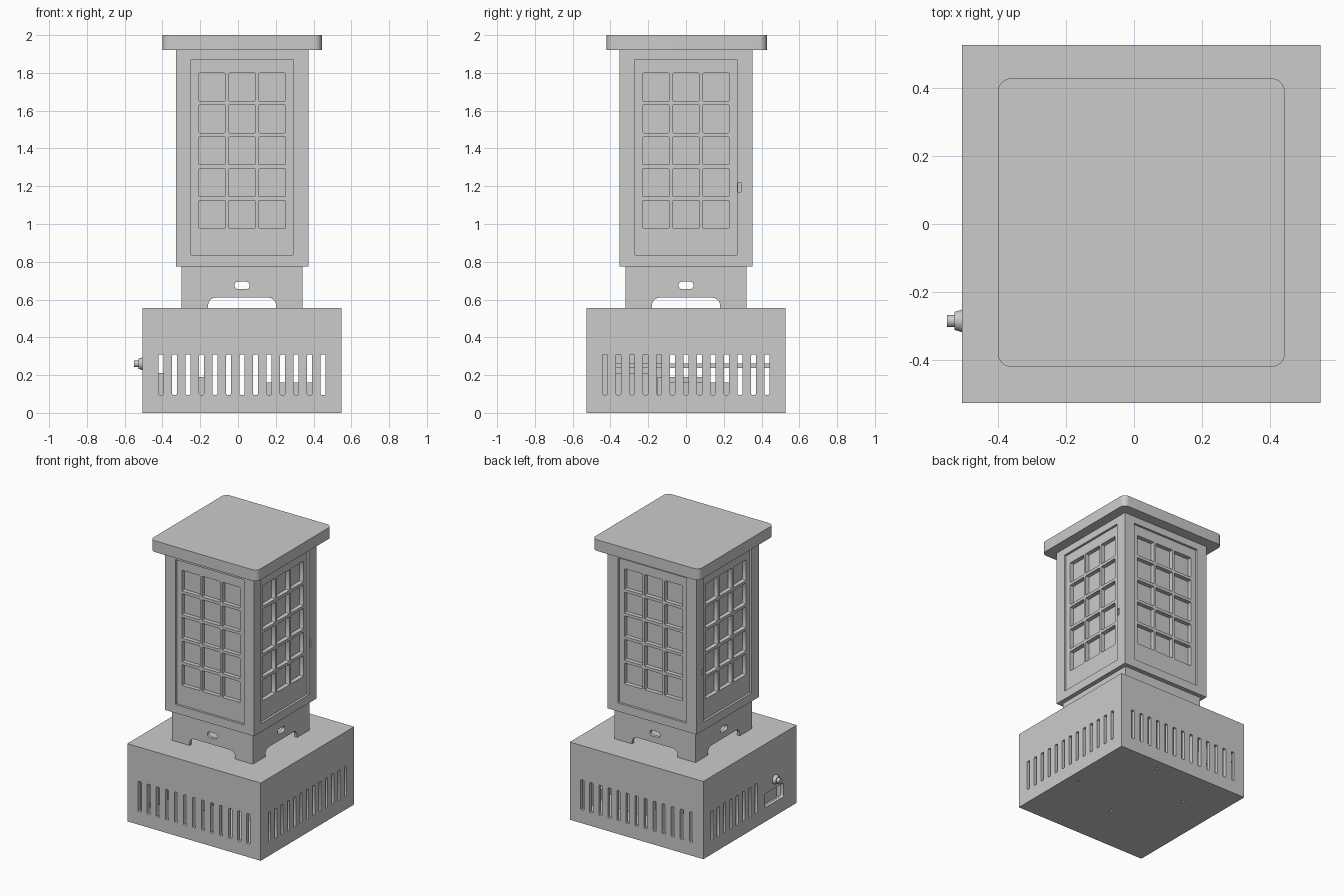
import bpy, bmesh, math
from mathutils import Matrix, Vector

if "Cube" in bpy.data.objects:
    bpy.data.objects.remove(bpy.data.objects["Cube"])

CX = 0.0215                       # lantern axis in x (the socket sticks out to -x)
SIDES = ["front", "right", "back", "left"]


def rrect(u0, v0, u1, v1, r=0.0, n=4):
    """Rounded rectangle outline."""
    if r <= 0:
        return [(u0, v0), (u1, v0), (u1, v1), (u0, v1)]
    pts = []
    for i, (cu, cv) in enumerate([(u1 - r, v1 - r), (u0 + r, v1 - r),
                                  (u0 + r, v0 + r), (u1 - r, v0 + r)]):
        for k in range(n + 1):
            a = math.pi / 2 * (i + k / n)
            pts.append((cu + r * math.cos(a), cv + r * math.sin(a)))
    return pts


def circle(u, v, r, n=16):
    return [(u + r * math.cos(2 * math.pi * k / n),
             v + r * math.sin(2 * math.pi * k / n)) for k in range(n)]


def plate(name, outlines, thick, matrix):
    """Flat sheet: first outline is the edge, the others are holes."""
    cu = bpy.data.curves.new(name, 'CURVE')
    cu.dimensions = '2D'
    cu.fill_mode = 'BOTH'
    cu.extrude = thick / 2
    for pts in outlines:
        sp = cu.splines.new('POLY')
        sp.points.add(len(pts) - 1)
        for p, (u, v) in zip(sp.points, pts):
            p.co = (u, v, 0, 1)
        sp.use_cyclic_u = True
    tmp = bpy.data.objects.new(name + "_tmp", cu)
    bpy.context.collection.objects.link(tmp)
    dg = bpy.context.evaluated_depsgraph_get()
    me = bpy.data.meshes.new_from_object(tmp.evaluated_get(dg))
    bpy.data.objects.remove(tmp)
    bm = bmesh.new()
    bm.from_mesh(me)
    bmesh.ops.remove_doubles(bm, verts=bm.verts, dist=1e-5)
    bmesh.ops.recalc_face_normals(bm, faces=bm.faces)
    return finish(name, bm, matrix)


def finish(name, bm, matrix):
    me = bpy.data.meshes.new(name)
    bm.to_mesh(me)
    bm.free()
    for p in me.polygons:
        p.use_smooth = True
    me.set_sharp_from_angle(angle=math.radians(30))
    ob = bpy.data.objects.new(name, me)
    ob.matrix_world = matrix
    bpy.context.collection.objects.link(ob)
    return ob


def wall(name, k, outlines, dist, thick):
    """Upright sheet on side k (0 front, 1 right, 2 back, 3 left), outer face at dist."""
    m = (Matrix.Translation((CX, 0, 0)) @ Matrix.Rotation(k * math.pi / 2, 4, 'Z')
         @ Matrix.Translation((0, -dist + thick / 2, 0)) @ Matrix.Rotation(math.pi / 2, 4, 'X'))
    return plate(name, outlines, thick, m)


def flat(name, outlines, z0, z1, y=0.0):
    return plate(name, outlines, z1 - z0, Matrix.Translation((CX, y, (z0 + z1) / 2)))


def block(name, lo, hi):
    lo, hi = Vector(lo), Vector(hi)
    bm = bmesh.new()
    bmesh.ops.create_cube(bm, size=1, matrix=Matrix.Diagonal((*(hi - lo), 1)))
    return finish(name, bm, Matrix.Translation((lo + hi) / 2))


# ---- base box: finger-jointed sheets with vent slots
H, T, Z = 0.527, 0.025, 0.555
IN = H - T
SEG = 2 * IN / 7
TABS = [(-IN + SEG * i, -IN + SEG * (i + 1)) for i in (1, 3, 5)]
slots = [rrect(u - 0.0125, 0.095, u + 0.0125, 0.31, 0.006, 2)
         for u in [0.0715 * i for i in range(-6, 7)]]


def box_wall(half):
    pts = [(-half, 0)]
    for a, b in TABS:
        pts += [(a, 0), (a, T), (b, T), (b, 0)]
    pts += [(half, 0), (half, Z)]
    for a, b in reversed(TABS):
        pts += [(b, Z), (b, Z - T), (a, Z - T), (a, Z)]
    return pts + [(-half, Z)]


def tabbed_square():
    edge = [(-IN, -IN)]
    for a, b in TABS:
        edge += [(a, -IN), (a, -H), (b, -H), (b, -IN)]
    pts = []
    for k in range(4):
        c, s = [(1, 0), (0, 1), (-1, 0), (0, -1)][k]
        pts += [(c * u - s * v, s * u + c * v) for u, v in edge]
    return pts


for k, side in enumerate(SIDES):
    holes = slots
    if side == "left":            # fewer vents, plus the power inlet window and jack hole
        holes = slots[:8] + [rrect(0.168, 0.10, 0.38, 0.20, 0.012)]
    wall("base_wall_" + side, k, [box_wall(H if k % 2 == 0 else IN)] + holes, H, T)

screws = [circle(u, v, 0.009) for u, v in
          [(0.16, 0.45), (-0.25, 0.23), (0.03, -0.17), (0.45, -0.01)]]
flat("base_floor", [tabbed_square()] + screws, 0, T)
flat("base_top", [tabbed_square()], Z - T, Z)

# ---- round jack on the left side: flange and barrel
for nm, x0, x1, r in [("jack_flange", -0.528, -0.500, 0.035), ("jack_barrel", -0.55, -0.52, 0.018)]:
    bm = bmesh.new()
    bmesh.ops.create_cone(bm, cap_ends=True, segments=32, radius1=r,
                          radius2=r if nm == "jack_barrel" else r * 0.75, depth=x1 - x0)
    finish(nm, bm, Matrix.Translation(((x0 + x1) / 2, -0.285, 0.26))
           @ Matrix.Rotation(-math.pi / 2, 4, 'Y'))

# ---- parts inside the base, seen through the vents
block("power_inlet", (-0.46, -0.37, 0.09), (-0.37, -0.18, 0.21))
block("cable_rail", (-0.315, -0.40, 0.237), (-0.29, 0.45, 0.262))
block("control_box", (-0.22, -0.15, T), (-0.16, 0.12, 0.19))
block("power_supply", (0.15, -0.10, T), (0.40, 0.25, 0.16))

# ---- neck: four sheets with an arched foot and a round-ended slot
NH, NT, NZ = 0.32, 0.022, 0.775
arch = [(-0.18, Z)]
for cu, a0 in [(-0.14, 180), (0.14, 90)]:
    for i in range(6):
        a = math.radians(a0 - 18 * i)
        arch.append((cu + 0.04 * math.cos(a), 0.57 + 0.04 * math.sin(a)))
arch.append((0.18, Z))
for k, side in enumerate(SIDES):
    h = NH if k % 2 == 0 else NH - NT
    edge = [(-h, Z)] + arch + [(h, Z), (h, NZ), (-h, NZ)]
    wall("neck_" + side, k, [edge, rrect(-0.04, 0.655, 0.04, 0.695, 0.0195)], NH, NT)

# ---- lantern body: outer frame, recessed lattice, window pane
BH, FT, LT, BZ = 0.351, 0.016, 0.03, 1.92
panes = [rrect(0.159 * c - 0.071, 0.977 + 0.1685 * r, 0.159 * c + 0.071, 1.125 + 0.1685 * r, 0.006, 2)
         for c in (-1, 0, 1) for r in range(5)]
for k, side in enumerate(SIDES):
    h = BH if k % 2 == 0 else BH - FT
    holes = [rrect(-0.27, 0.835, 0.27, 1.87)]
    if k % 2:                     # small finger notch beside the side windows
        s = 1 if k == 1 else -1
        u = sorted((0.274 * s, 0.29 * s))
        holes.append(rrect(u[0], 1.17, u[1], 1.22))
    wall("window_frame_" + side, k, [rrect(-h, NZ, h, BZ)] + holes, BH, FT)
    wall("lattice_" + side, k, [rrect(-0.30, 0.80, 0.30, 1.90)] + panes, BH - FT, LT)
    wall("window_pane_" + side, k, [rrect(-0.295, 0.80, 0.295, 1.90)], BH - FT - LT, 0.006)
flat("body_floor", [rrect(-BH + FT, -BH + FT, BH - FT, BH - FT)], NZ, NZ + 0.02)

# ---- lid with rounded corners
flat("lid", [rrect(-0.422, -0.424, 0.422, 0.424, 0.04, 8)], BZ, 2.0, 0.004)
